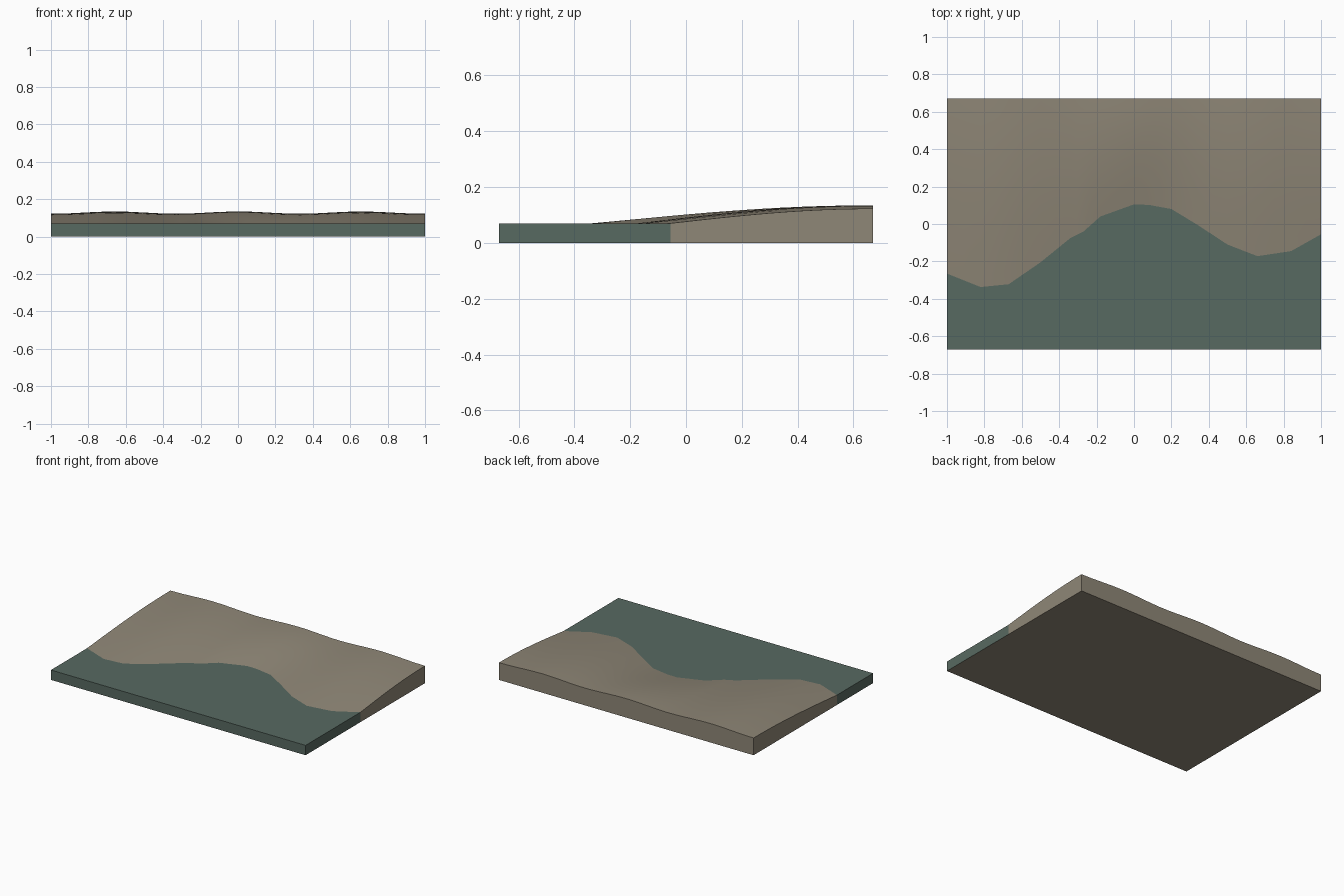
import bpy, bmesh, math

if "Cube" in bpy.data.objects:
    bpy.data.objects.remove(bpy.data.objects["Cube"])

HALF_Y, WATER_Z, ROWS = 0.67, 0.07, 12

def material(name, rgb):
    m = bpy.data.materials.new(name)
    m.diffuse_color = (*rgb, 1)
    m.use_nodes = True
    m.node_tree.nodes["Principled BSDF"].inputs["Base Color"].default_value = m.diffuse_color
    return m

sand = material("sand", (0.275, 0.242, 0.184))
sea = material("sea green", (0.097, 0.142, 0.120))

# Shoreline, front to back bend points
bends = [(-1, -.265), (-.82, -.337), (-.67, -.322), (-.5, -.205), (-.34, -.075),
         (-.27, -.04), (-.18, .04), (0, .105), (.08, .102), (.2, .08), (.34, -.005),
         (.5, -.11), (.66, -.172), (.84, -.145), (1, -.055)]
shore = []
for (x0, y0), (x1, y1) in zip(bends, bends[1:]):
    shore += [(x0, y0), ((x0 + x1) / 2, (y0 + y1) / 2)]
shore.append(bends[-1])

def land_point(x, y0, t):
    crest = 0.0585 + 0.006 * math.cos(2 * math.pi * x / 0.66)
    return x, y0 + (HALF_Y - y0) * t, WATER_Z + crest * math.sin(t * math.pi / 2)

def water_point(x, y0, t):
    return x, -HALF_Y + (y0 + HALF_Y) * t, WATER_Z

def slab(name, point, rows, mats, open_row):
    """Top surface in columns along the shore, with walls and a base; no wall on the shore."""
    bm = bmesh.new()
    top = [[bm.verts.new(point(x, y, j / rows)) for j in range(rows + 1)] for x, y in shore]
    low = [[bm.verts.new((v.co.x, v.co.y, 0)) for v in col] for col in top]
    n = len(top) - 1
    for i in range(n):
        for j in range(rows):
            bm.faces.new((top[i][j], top[i+1][j], top[i+1][j+1], top[i][j+1])).smooth = True
            f = bm.faces.new((low[i][j], low[i][j+1], low[i+1][j+1], low[i+1][j]))
            f.material_index = len(mats) - 1
        for j in (0, rows):
            if j != open_row:
                bm.faces.new((top[i][j], low[i][j], low[i+1][j], top[i+1][j]))
    for i in (0, n):
        for j in range(rows):
            bm.faces.new((top[i][j], top[i][j+1], low[i][j+1], low[i][j]))
    bmesh.ops.recalc_face_normals(bm, faces=bm.faces)
    if sum(f.normal.z * f.calc_center_median().z for f in bm.faces) < 0:
        bmesh.ops.reverse_faces(bm, faces=bm.faces)
    # Keep the rim crisp
    for e in bm.edges:
        if len(e.link_faces) == 2 and e.calc_face_angle() > 0.5:
            e.smooth = False
    me = bpy.data.meshes.new(name)
    bm.to_mesh(me)
    bm.free()
    for m in mats:
        me.materials.append(m)
    ob = bpy.data.objects.new(name, me)
    bpy.context.collection.objects.link(ob)

slab("beach", land_point, ROWS, [sand], 0)
slab("water", water_point, 1, [sea, sand], 1)
